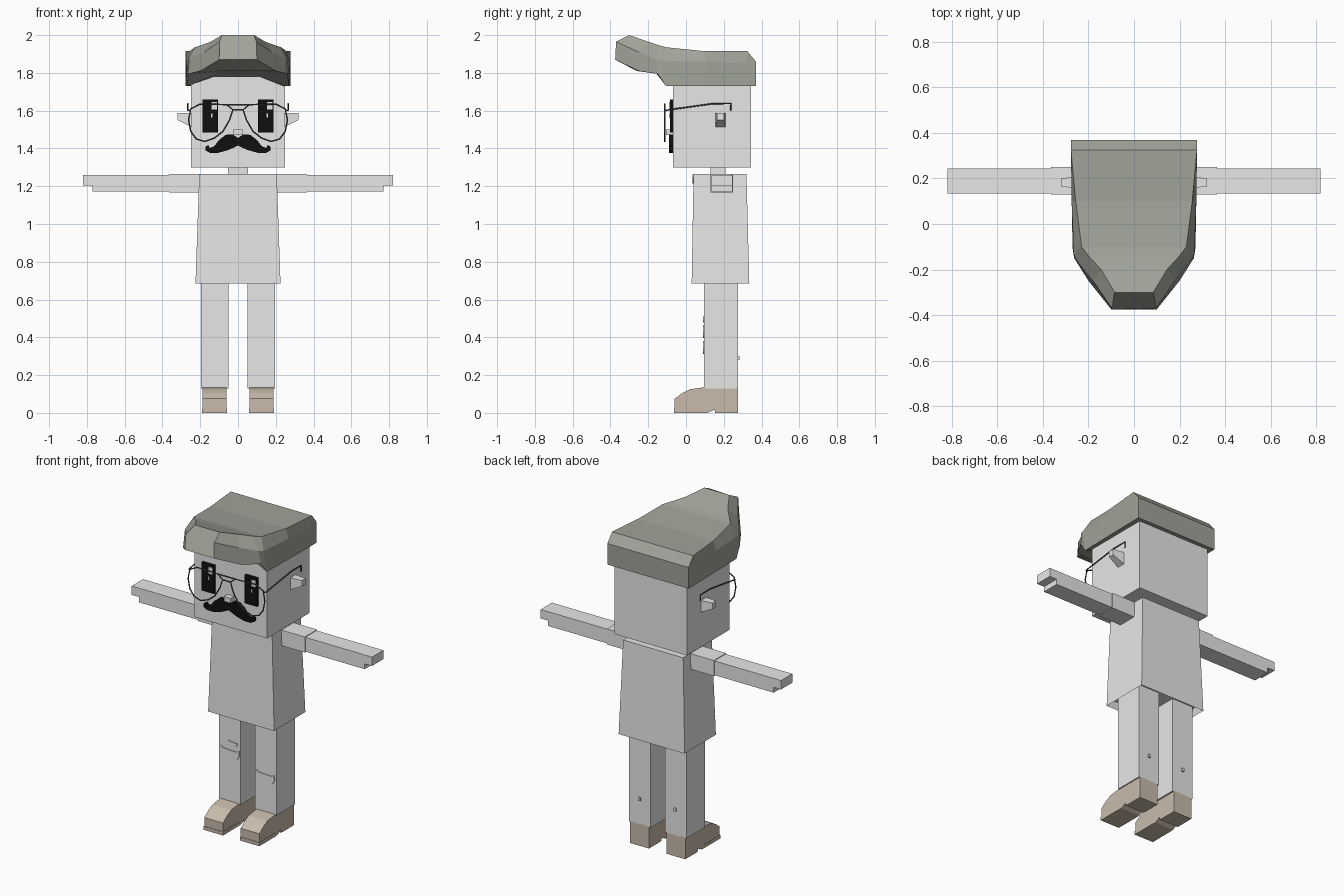
import bpy, bmesh, math

cube = bpy.data.objects.get("Cube")
if cube:
    bpy.data.objects.remove(cube, do_unlink=True)


def material(name, r, g, b):
    mat = bpy.data.materials.new(name)
    mat.use_nodes = True
    mat.diffuse_color = (r, g, b, 1)
    mat.node_tree.nodes["Principled BSDF"].inputs["Base Color"].default_value = (r, g, b, 1)
    return mat


GREY = material("light_grey", .8, .8, .8)
HAIR = material("grey_green", .35, .37, .315)
SHOE = material("tan", .58, .5, .41)
BLACK = material("black", .005, .005, .005)
WIRE = material("dark_wire", .09, .09, .09)


def loft(name, rings, mat):
    """Skin matching rings of points and cap both ends."""
    bm = bmesh.new()
    loops = [[bm.verts.new(p) for p in ring] for ring in rings]
    count = len(loops[0])
    for a, b in zip(loops, loops[1:]):
        for i in range(count):
            j = (i + 1) % count
            bm.faces.new((a[i], a[j], b[j], b[i]))
    bm.faces.new(loops[0])
    bm.faces.new(loops[-1])
    bmesh.ops.recalc_face_normals(bm, faces=bm.faces)
    mesh = bpy.data.meshes.new(name)
    bm.to_mesh(mesh)
    bm.free()
    mesh.materials.append(mat)
    obj = bpy.data.objects.new(name, mesh)
    bpy.context.collection.objects.link(obj)
    return obj


def rect_z(x0, x1, y0, y1, z):
    return [(x0, y0, z), (x1, y0, z), (x1, y1, z), (x0, y1, z)]


def rect_x(x, y0, y1, z0, z1):
    return [(x, y0, z0), (x, y1, z0), (x, y1, z1), (x, y0, z1)]


def box(name, x0, x1, y0, y1, z0, z1, mat=GREY):
    return loft(name, [rect_z(x0, x1, y0, y1, z) for z in (z0, z1)], mat)


def plate(name, outline, y0, y1, mat=GREY):
    """Extrude an x-z outline along y."""
    return loft(name, [[(x, y, z) for x, z in outline] for y in (y0, y1)], mat)


def wire(name, points, closed=False, radius=.004):
    curve = bpy.data.curves.new(name, "CURVE")
    curve.dimensions = "3D"
    curve.bevel_depth = radius
    curve.bevel_resolution = 1
    spline = curve.splines.new("POLY")
    spline.points.add(len(points) - 1)
    for point, co in zip(spline.points, points):
        point.co = (*co, 1)
    spline.use_cyclic_u = closed
    curve.materials.append(WIRE)
    obj = bpy.data.objects.new(name, curve)
    bpy.context.collection.objects.link(obj)


# Head, neck and nose
box("head", -.248, .248, -.07, .345, 1.3, 1.78)
box("neck", -.052, .052, .13, .21, 1.24, 1.32)
box("nose", -.023, .023, -.105, -.06, 1.47, 1.5)

# Swept hair: half sections running from the back to the raised front tip
half_sections = [
    [(.1, .37, 1.73), (.277, .37, 1.73), (.277, .37, 1.8), (.277, .37, 1.86)],
    [(.1, .32, 1.73), (.277, .32, 1.73), (.277, .32, 1.85), (.277, .325, 1.915)],
    [(.1, .1, 1.73), (.274, .1, 1.73), (.274, .1, 1.86), (.256, .1, 1.915)],
    [(.1, -.08, 1.79), (.27, -.105, 1.73), (.265, -.13, 1.865), (.23, -.1, 1.935)],
    [(.1, -.16, 1.8), (.263, -.15, 1.795), (.25, -.16, 1.875), (.2, -.14, 1.945)],
    [(.1, -.26, 1.81), (.2, -.25, 1.81), (.18, -.25, 1.91), (.145, -.2, 1.965)],
    [(.07, -.375, 1.87), (.1, -.375, 1.87), (.097, -.37, 1.965), (.085, -.3, 2)],
]
loft("hair", [h + [(-x, y, z) for x, y, z in reversed(h)] for h in half_sections], HAIR)

# Shirt with a hollow hem
shirt = loft("shirt", [rect_z(-.225, .225, .03, .335, .685),
                       rect_z(-.205, .205, .04, .32, 1.265)], GREY)
bm = bmesh.new()
bm.from_mesh(shirt.data)
hem = min(bm.faces, key=lambda f: f.calc_center_median().z)
bmesh.ops.inset_region(bm, faces=[hem], thickness=.02)
bmesh.ops.translate(bm, verts=hem.verts, vec=(0, 0, .04))
bm.to_mesh(shirt.data)
bm.free()

# Collar
collar = [(.08 * math.cos(a), 1.262 + .047 * math.sin(a))
          for a in [-math.pi * i / 10 for i in range(11)]]
plate("collar", collar, .034, .042)

# Parts in pairs
for side, word in ((1, "left"), (-1, "right")):
    loft(word + "_ear", [rect_x(side * .24, .155, .21, 1.51, 1.587),
                         rect_x(side * .32, .165, .2, 1.55, 1.587)], GREY)
    loft(word + "_sleeve", [rect_x(side * .19, .13, .25, 1.168, 1.264),
                            rect_x(side * .365, .13, .25, 1.168, 1.264)], GREY)
    # Arm with a stepped hand
    arm = [(.36, 1.172), (.77, 1.172), (.77, 1.205), (.82, 1.205), (.82, 1.26), (.36, 1.26)]
    plate(word + "_arm", [(side * x, z) for x, z in arm], .135, .245)

    inner, outer = sorted((side * .05, side * .195))
    box(word + "_leg", inner, outer, .095, .275, .13, .73)
    box(word + "_calf_hole", side * .122 - .007, side * .122 + .007, .275, .284, .28, .3)

    # Shoe profile with a raised arch and heel
    shoe = [(-.06, 0), (-.06, .075), (-.02, .105), (.02, .125), (.095, .135), (.275, .135),
            (.275, 0), (.155, 0), (.15, .018), (.115, 0)]
    loft(word + "_shoe", [[(side * x, y, z) for y, z in shoe] for x in (.06, .188)], SHOE)
    box(word + "_sole", side * .124 - .066, side * .124 + .066, -.063, .1, 0, .022, SHOE)

    # Eye with highlights
    eye = side * .147
    box(word + "_eye", eye - .042, eye + .042, -.085, -.068, 1.485, 1.66, BLACK)
    glint = eye + .02
    box(word + "_eye_glint", glint - .013, glint + .016, -.09, -.084, 1.605, 1.645)
    box(word + "_eye_spark", glint - .016, glint - .007, -.09, -.084, 1.565, 1.585)

    # Spectacle rim and temple
    rim = [(.25, 1.61), (.2, 1.635), (.06, 1.632), (.027, 1.605), (.045, 1.55), (.08, 1.49),
           (.125, 1.455), (.175, 1.437), (.22, 1.45), (.25, 1.49), (.262, 1.55)]
    wire(word + "_rim", [(side * x, -.112, z) for x, z in rim], True)
    temple = [(.25, -.112, 1.6), (.265, -.1, 1.603), (.265, .14, 1.637),
              (.265, .237, 1.637), (.265, .237, 1.6)]
    wire(word + "_temple", [(side * x, y, z) for x, y, z in temple])

# Spectacle bridges
for name, x, z in (("upper_bridge", .06, 1.632), ("lower_bridge", .027, 1.605)):
    wire(name, [(-x, -.112, z), (x, -.112, z)])

# Curled moustache
curl = [(.0, 1.455), (.03, 1.475), (.065, 1.472), (.1, 1.445), (.125, 1.412), (.15, 1.402),
        (.158, 1.418), (.172, 1.41), (.172, 1.39), (.15, 1.377), (.105, 1.377), (.05, 1.392),
        (.0, 1.415)]
plate("moustache", curl + [(-x, z) for x, z in reversed(curl[1:-1])], -.09, -.068, BLACK)

# Torn knee patches
tear = [(-.065, .02), (-.06, .035), (-.045, .024), (.045, .02), (.062, .03), (.065, 0),
        (.05, -.028), (0, -.034), (-.045, -.028)]
for name, x, z, s in (("right_knee_tear", -.12, .43, 1), ("left_knee_tear", .12, .345, 1),
                      ("small_knee_tear", -.1, .495, .45)):
    plate(name, [(x + u * s, z + v * s) for u, v in tear], .09, .097)
